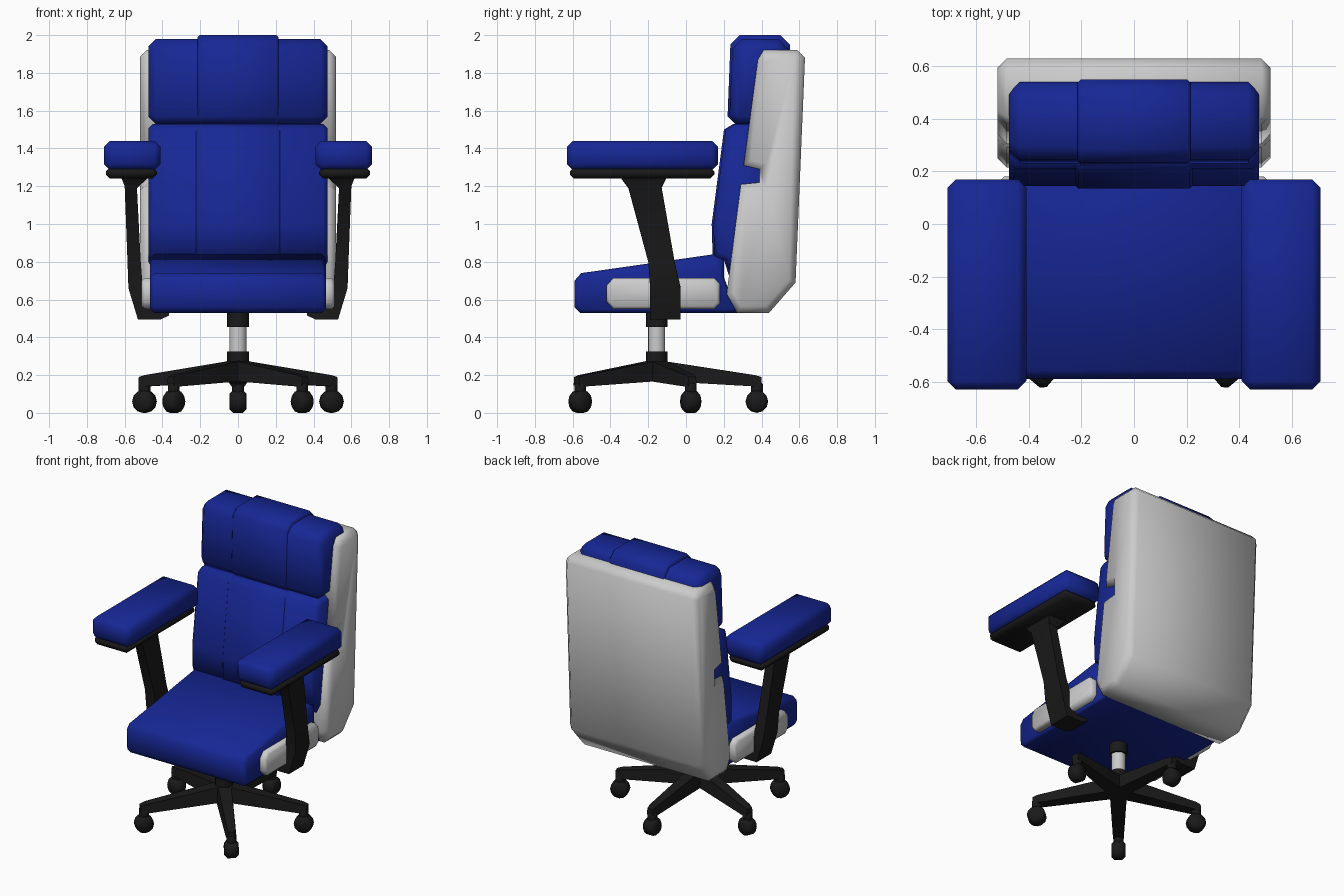
import bpy, bmesh, math
from mathutils import Matrix, Vector

if "Cube" in bpy.data.objects:
    bpy.data.objects.remove(bpy.data.objects["Cube"])


def material(name, rgb):
    m = bpy.data.materials.new(name)
    m.diffuse_color = (*rgb, 1)
    m.use_nodes = True
    m.node_tree.nodes["Principled BSDF"].inputs["Base Color"].default_value = m.diffuse_color
    return m


BLUE = material("blue_leather", (0.008, 0.02, 0.3))
BLACK = material("black_plastic", (0.01, 0.01, 0.01))


def finish(name, bm, mat=None, angle=60):
    bmesh.ops.recalc_face_normals(bm, faces=bm.faces)
    me = bpy.data.meshes.new(name)
    bm.to_mesh(me)
    bm.free()
    ob = bpy.data.objects.new(name, me)
    bpy.context.collection.objects.link(ob)
    if mat:
        me.materials.append(mat)
    bpy.ops.object.select_all(action='DESELECT')
    ob.select_set(True)
    bpy.context.view_layer.objects.active = ob
    bpy.ops.object.shade_smooth_by_angle(angle=math.radians(angle))
    return ob


def chamfer(bm, edges, width):
    bmesh.ops.bevel(bm, geom=list(edges), offset=width, segments=1,
                    affect='EDGES', clamp_overlap=False)


def loft(name, rings, mat=None, cap_bevel=0, bevel=0, angle=60):
    """Skin matching rings of points and close both ends."""
    bm = bmesh.new()
    vs = [[bm.verts.new(p) for p in r] for r in rings]
    n = len(rings[0])
    for a, b in zip(vs, vs[1:]):
        for i in range(n):
            bm.faces.new((a[i], a[(i + 1) % n], b[(i + 1) % n], b[i]))
    caps = [bm.faces.new(vs[0]), bm.faces.new(vs[-1])]
    bmesh.ops.recalc_face_normals(bm, faces=bm.faces)
    if cap_bevel:
        chamfer(bm, {e for f in caps for e in f.edges}, cap_bevel)
    if bevel:
        chamfer(bm, bm.edges, bevel)
    return finish(name, bm, mat, angle)


def prism(name, profile, x0, x1, mat=None, cap_bevel=0.03):
    """Side profile (y, z) extruded along x with chamfered ends."""
    return loft(name, [[(x, y, z) for y, z in profile] for x in (x0, x1)], mat, cap_bevel)


def box(name, x, y, z, mat=None, bevel=0.02):
    return loft(name, [[(x[0], y[0], k), (x[1], y[0], k), (x[1], y[1], k), (x[0], y[1], k)]
                       for k in z], mat, bevel=bevel)


def cylinder(name, r, depth, matrix, mat=None, bevel=0, seg=20):
    bm = bmesh.new()
    bmesh.ops.create_cone(bm, cap_ends=True, segments=seg, radius1=r, radius2=r, depth=depth)
    if bevel:
        chamfer(bm, {e for f in bm.faces if len(f.verts) > 4 for e in f.edges}, bevel)
    bm.transform(matrix)
    return finish(name, bm, mat, 50)


# Seat cushion
prism("seat", [(-0.59, 0.56), (-0.59, 0.70), (-0.555, 0.74), (0.15, 0.84), (0.20, 0.81),
               (0.20, 0.72), (0.27, 0.53), (-0.56, 0.53)], -0.465, 0.465, BLUE, 0.02)

# Back shell with a notch in each side
prism("back_shell", [(0.215, 0.63), (0.27, 0.53), (0.44, 0.53), (0.58, 0.69), (0.63, 1.88),
                     (0.59, 1.92), (0.41, 1.92), (0.38, 1.87), (0.305, 1.31), (0.39, 1.29),
                     (0.39, 1.22), (0.29, 1.21)], -0.52, 0.52, None, 0.035)

# Lower back cushion with a raised centre panel
lower = [(0.15, 0.83), (0.145, 1.0), (0.21, 1.50), (0.26, 1.53), (0.43, 1.53), (0.43, 0.62),
         (0.27, 0.62), (0.21, 0.81)]
prism("back_cushion", lower, -0.475, 0.475, BLUE, 0.025)
prism("back_cushion_panel", [(y - 0.009, z) for y, z in lower], -0.225, 0.225, BLUE, 0.012)

# Headrest with a raised centre panel
head = [(0.23, 1.57), (0.245, 1.93), (0.295, 1.98), (0.49, 1.98), (0.54, 1.93), (0.54, 1.53),
        (0.27, 1.53)]
prism("headrest", head, -0.475, 0.475, BLUE, 0.04)
prism("headrest_panel", [(y + (0.01 if y > 0.4 else -0.01), z + (0.02 if z > 1.6 else 0))
                         for y, z in head], -0.215, 0.215, BLUE, 0.012)

for s, side in ((1, "right"), (-1, "left")):
    def span(a, b):
        return sorted((s * a, s * b))

    # Grey panel on the side of the seat
    x = span(0.43, 0.51)
    prism(side + "_seat_panel", [(-0.42, 0.59), (-0.42, 0.675), (-0.385, 0.715), (0.15, 0.715),
                                 (0.18, 0.685), (0.18, 0.58), (0.15, 0.55), (-0.385, 0.55)],
          *x, None, 0.015)
    # Arm pad and the plate beneath it
    box(side + "_arm_pad", span(0.41, 0.71), (-0.63, 0.17), (1.285, 1.44), BLUE, 0.032)
    box(side + "_arm_plate", span(0.43, 0.70), (-0.615, 0.15), (1.24, 1.30), BLACK, 0.022)
    # Slanted arm post that hooks under the seat: outer (x, z), inner (x, z), front y, back y
    rows = [((0.62, 1.25), (0.47, 1.25), -0.35, -0.10),
            ((0.60, 1.20), (0.535, 1.19), -0.305, -0.13),
            ((0.585, 0.80), (0.515, 0.80), -0.20, -0.06),
            ((0.58, 0.66), (0.505, 0.67), -0.19, -0.03),
            ((0.53, 0.495), (0.48, 0.55), -0.19, -0.03),
            ((0.41, 0.495), (0.41, 0.545), -0.19, -0.03),
            ((0.365, 0.515), (0.365, 0.54), -0.19, -0.03)]
    loft(side + "_arm_post", [[(s * o[0], a, o[1]), (s * o[0], b, o[1]),
                               (s * i[0], b, i[1]), (s * i[0], a, i[1])]
                              for o, i, a, b in rows], BLACK, angle=35)

# Gas lift column
CY = -0.155
for name, r, z0, z1, mat in (("hub", 0.057, 0.17, 0.325, BLACK),
                             ("lift_column", 0.045, 0.30, 0.48, None),
                             ("column_collar", 0.057, 0.455, 0.54, BLACK)):
    cylinder(name, r, z1 - z0, Matrix.Translation((0, CY, (z0 + z1) / 2)), mat)

# Five-legged base with casters
for k, (cx, cy) in enumerate([(0, 0.375), (0.495, 0.025), (-0.495, 0.025),
                              (0.34, -0.56), (-0.34, -0.56)], 1):
    d = Vector((cx, cy - CY))
    R = d.length
    turn = Matrix.Translation((0, CY, 0)) @ Matrix.Rotation(math.atan2(d.y, d.x), 4, 'Z')
    leg = [(0.0, 0.055, 0.17, 0.28), (R - 0.01, 0.034, 0.14, 0.2), (R + 0.025, 0.025, 0.145, 0.19)]
    loft(f"leg_{k}", [[turn @ Vector(p) for p in ((r, -w, a), (r, w, a), (r, w * 0.8, b),
                                                  (r, -w * 0.8, b))]
                      for r, w, a, b in leg], BLACK, angle=35)
    cylinder(f"caster_stem_{k}", 0.032, 0.07, turn @ Matrix.Translation((R, 0, 0.125)), BLACK,
             0.008, 12)
    cylinder(f"caster_wheel_{k}", 0.06, 0.09, turn @ Matrix.Translation((R, 0, 0.06))
             @ Matrix.Rotation(math.pi / 2, 4, 'X'), BLACK, 0.018, 12)
